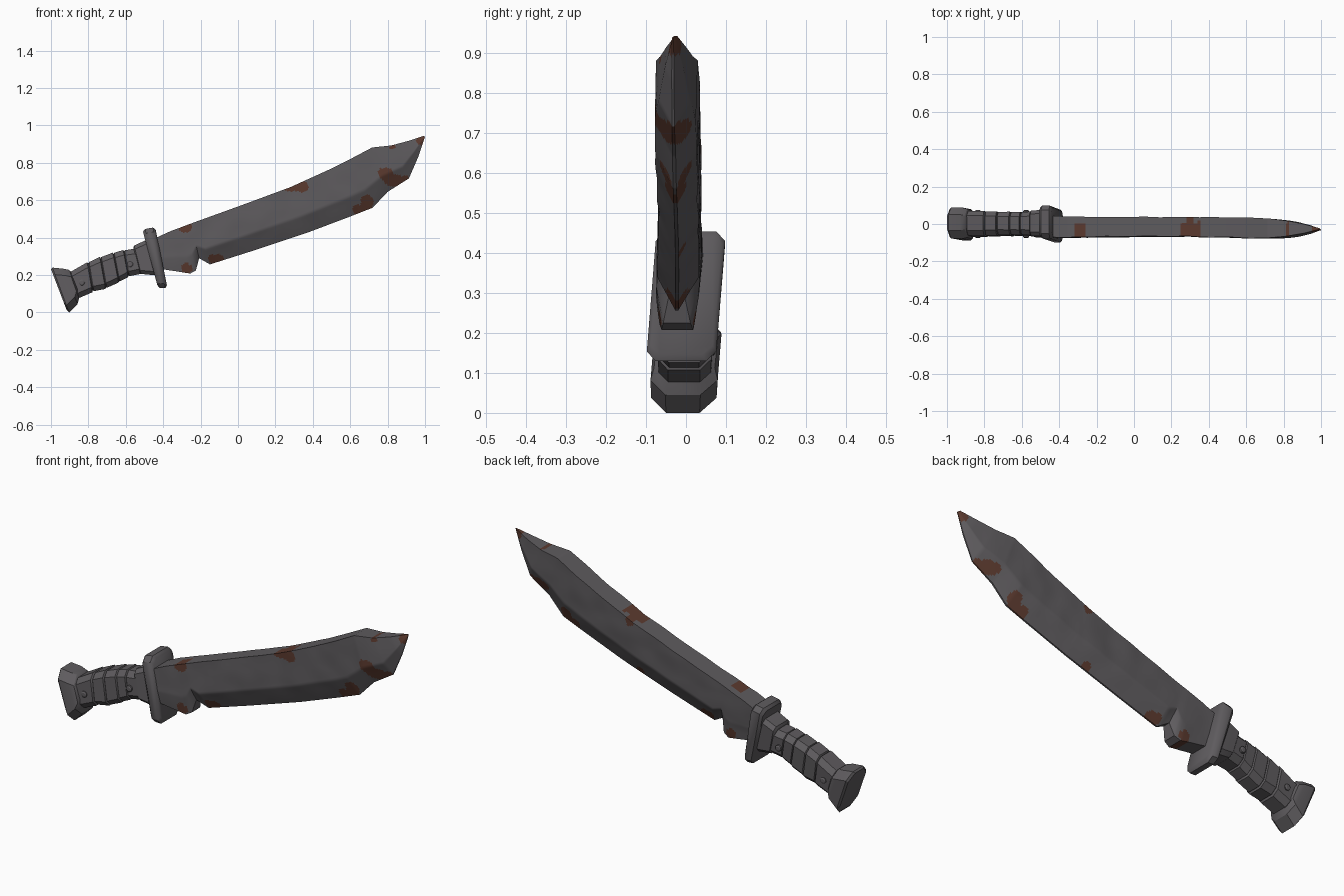
import bpy, bmesh, math
from mathutils import Vector, noise

if "Cube" in bpy.data.objects:
    bpy.data.objects.remove(bpy.data.objects["Cube"])


def material(name, rgb):
    m = bpy.data.materials.new(name)
    m.diffuse_color = (*rgb, 1)
    m.use_nodes = True
    m.node_tree.nodes["Principled BSDF"].inputs["Base Color"].default_value = m.diffuse_color
    return m


STEEL = material("dark_steel", (0.112, 0.105, 0.112))
RUST = material("rust_brown", (0.105, 0.042, 0.028))


def loft(name, rings, mats=(STEEL,), paint=None, angle=30):
    """Skin a list of equal-length closed rings and cap both ends."""
    bm = bmesh.new()
    vs = [[bm.verts.new(p) for p in r] for r in rings]
    n = len(vs[0])
    for a, b in zip(vs, vs[1:]):
        for i in range(n):
            j = (i + 1) % n
            bm.faces.new((a[i], a[j], b[j], b[i]))
    bm.faces.new(vs[0])
    bm.faces.new(vs[-1])
    bmesh.ops.recalc_face_normals(bm, faces=bm.faces)
    if paint:
        for f in bm.faces:
            f.material_index = paint(f.calc_center_median())
    me = bpy.data.meshes.new(name)
    bm.to_mesh(me)
    bm.free()
    for m in mats:
        me.materials.append(m)
    ob = bpy.data.objects.new(name, me)
    bpy.context.collection.objects.link(ob)
    bpy.context.view_layer.objects.active = ob
    ob.select_set(True)
    bpy.ops.object.shade_smooth_by_angle(angle=math.radians(angle))
    ob.select_set(False)
    return ob


def mix(a, b, t):
    return tuple(p + (q - p) * t for p, q in zip(a, b))


def sample(keys, u):
    i = min(int(u), len(keys) - 2)
    return mix(keys[i], keys[i + 1], u - i)


def chamfer_ring(st, chamfer, lean=0.0, scale=1.0):
    """Chamfered rectangle between a top and bottom point, half width w."""
    xt, zt, xb, zb, w = st
    h = math.hypot(xt - xb, zt - zb) / 2
    cv, w = chamfer / h, w * scale
    cw = chamfer
    out = []
    for y, v in ((-w + cw, 1), (w - cw, 1), (w, 1 - cv), (w, cv - 1),
                 (w - cw, -1), (cw - w, -1), (-w, cv - 1), (-w, 1 - cv)):
        t = 0.5 - v * scale / 2
        out.append((xt + (xb - xt) * t, y + lean * v, zt + (zb - zt) * t))
    return out


# Blade: spine point, edge point, half thickness at spine, half thickness at edge, centre y
BLADE = [
    (-.47, .385, -.43, .235, .056, .045, -.015), (-.36, .435, -.33, .220, .056, .043, -.015),
    (-.30, .457, -.255, .208, .055, .040, -.015), (-.285, .463, -.225, .225, .055, .034, -.015),
    (-.25, .476, -.208, .290, .054, .020, -.015), (-.22, .487, -.15, .257, .053, .004, -.015),
    (.01, .57, .08, .33, .052, .004, -.014), (.28, .67, .38, .43, .052, .004, -.015),
    (.49, .765, .60, .513, .053, .004, -.018), (.60, .82, .72, .56, .054, .004, -.020),
    (.717, .882, .80, .645, .054, .004, -.022), (.82, .893, .914, .717, .040, .003, -.024),
    (.91, .917, .965, .835, .024, .003, -.025), (.992, .944, 1.0, .940, .003, .002, -.025)]
SIDE = 30


def blade_ring(st):
    xt, zt, xb, zb, wt, wb, yc = st
    pts = []
    for side in (-1, 1):
        row = []
        for k in range(SIDE + 1):
            s = k / SIDE
            # flat cheek, then the ground bevel to the edge
            w = wt * (1 - .04 * s) if s < .64 else wt * .975 + (wb - wt * .975) * (s - .64) / .36
            x, z = xt + (xb - xt) * s, zt + (zb - zt) * s
            dent = noise.noise(Vector((x * 9, side * 3, z * 9))) * .004 * min(1, w / .05)
            row.append((x, yc - .008 * s + side * (w + dent), z))
        pts.append(row)
    front, back = pts
    cap = [mix(back[0], front[0], t / 6) for t in range(1, 6)]
    return front + back[::-1] + cap


# Rust: x, z, radius x, radius z, lowest y, highest y
SPOTS = [(-.28, .455, .035, .028, -1, .01), (.29, .668, .045, .022, -1, .01),
         (.34, .675, .035, .035, -1, .01), (-.275, .235, .028, .03, -1, 1),
         (-.12, .285, .045, .026, -1, 1), (.65, .55, .04, .026, -1, 1),
         (.69, .59, .035, .042, -1, 1), (.79, .74, .042, .036, -1, -.02),
         (.84, .705, .06, .03, -1, 1), (.895, .71, .022, .022, -1, 1),
         (.985, .93, .035, .034, -1, 1), (.825, .885, .016, .012, -1, .01),
         (.27, .405, .026, .022, -.02, 1), (.30, .67, .022, .025, .01, 1)]


def rust_rule(c):
    wob = 1 + .3 * noise.noise(Vector((c.x * 22, 0, c.z * 22)))
    for x, z, rx, rz, lo, hi in SPOTS:
        if lo < c.y < hi and ((c.x - x) / rx) ** 2 + ((c.z - z) / rz) ** 2 < wob:
            return 1
    return 0


rings = []
for a, b in zip(BLADE, BLADE[1:]):
    n = max(2, int(math.dist(a[:2], b[:2]) / .008))
    rings += [blade_ring(mix(a, b, i / n)) for i in range(n)]
rings.append(blade_ring(BLADE[-1]))
loft("blade", rings, (STEEL, RUST), rust_rule)

# Grip with overlapping wrapped bands
GRIP = [(-.90, .215, -.855, .075, .066), (-.80, .268, -.775, .113, .064),
        (-.735, .295, -.705, .130, .061), (-.665, .318, -.635, .165, .060),
        (-.61, .332, -.585, .193, .060), (-.54, .340, -.515, .210, .062),
        (-.47, .360, -.45, .205, .064)]
rings = []
for i in range(len(GRIP) - 1):
    for t, s in ((0, .93), (.06, 1.0), (.5, 1.02), (.94, 1.04)):
        rings.append(chamfer_ring(sample(GRIP, i + t), .026, .005, s))
loft("grip", rings)

# Collar between grip and guard
loft("collar", [chamfer_ring(s, .02, .006) for s in (
    (-.56, .348, -.525, .212, .060), (-.555, .358, -.518, .206, .068),
    (-.49, .388, -.455, .200, .070), (-.46, .39, -.43, .205, .070))])

# Cross guard, slightly rolled
loft("guard", [chamfer_ring(s, .024, .013) for s in (
    (-.508, .432, -.432, .148, .078), (-.497, .446, -.420, .131, .087),
    (-.455, .454, -.388, .130, .087), (-.440, .443, -.380, .146, .078))], angle=40)

# Flared pommel
loft("pommel", [chamfer_ring(s, .04, .008) for s in (
    (-1.0, .232, -.917, .015, .074), (-.992, .240, -.903, .0, .082),
    (-.935, .234, -.858, .045, .084), (-.905, .228, -.850, .075, .076),
    (-.89, .215, -.845, .088, .064))])

# Grip rivets, running through both sides
for name, x, z in (("rear_rivet", -.835, .160), ("front_rivet", -.577, .258)):
    loft(name, [[(x + r * math.cos(k * math.pi / 6), y, z + r * math.sin(k * math.pi / 6))
                 for k in range(12)]
                for y, r in ((-.074, .010), (-.070, .016), (.070, .016), (.074, .010))])
